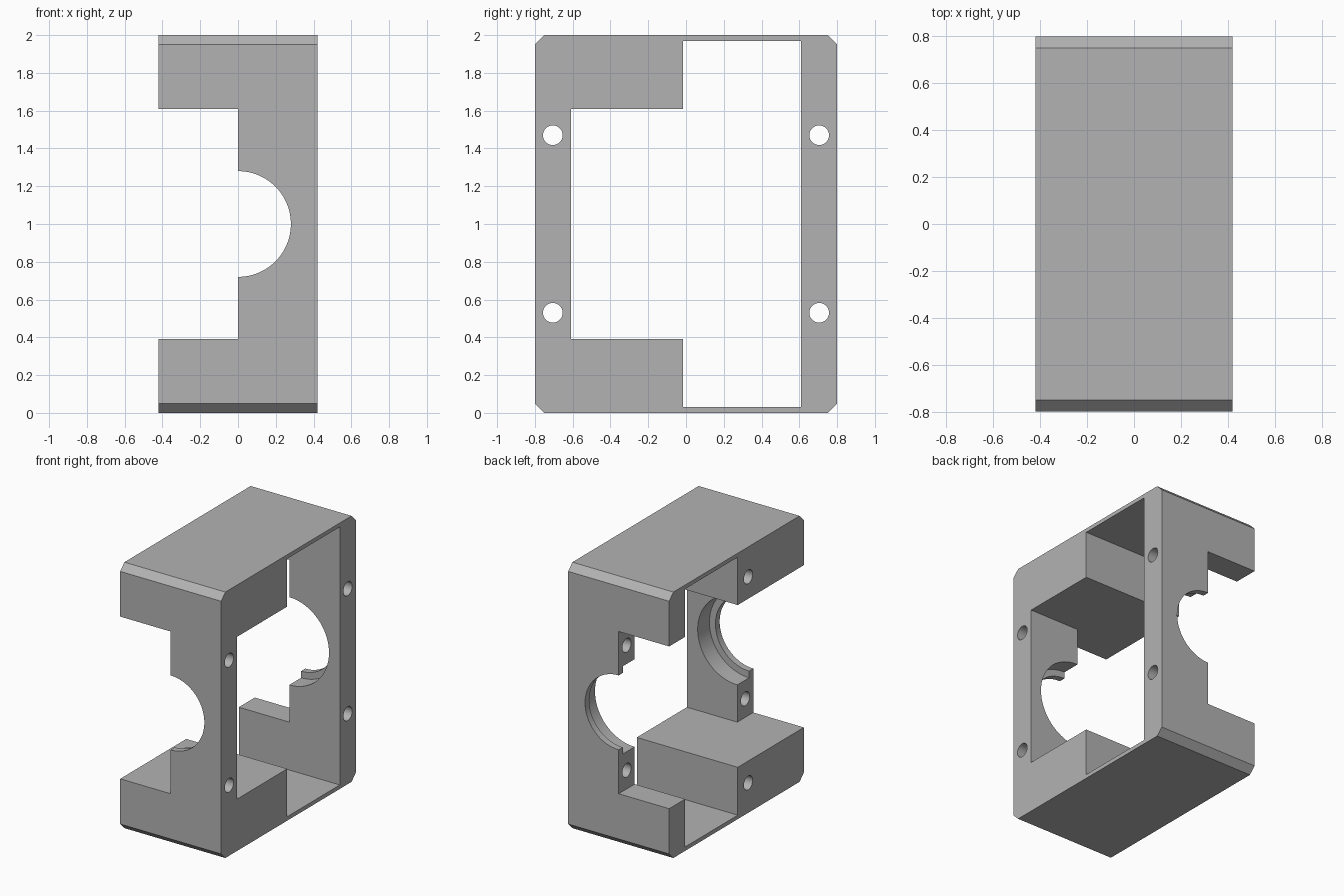
import bpy
import bmesh
from math import radians
from mathutils import Matrix, Vector

cube = bpy.data.objects.get("Cube")
if cube:
    bpy.data.objects.remove(cube, do_unlink=True)

HX, HY, TOP = 0.42, 0.80, 2.0      # half width, half depth, height
INNER = 0.61                       # inner face of the front and back walls
CHAMFER = 0.05
OVER = 0.1                         # how far cutters run past a surface

grey = bpy.data.materials.new("plain grey")
grey.use_nodes = True
colour = (0.45, 0.45, 0.45, 1)
grey.diffuse_color = colour
grey.node_tree.nodes["Principled BSDF"].inputs["Base Color"].default_value = colour


def make_object(name, bm):
    mesh = bpy.data.meshes.new(name)
    bmesh.ops.recalc_face_normals(bm, faces=bm.faces)
    bm.to_mesh(mesh)
    bm.free()
    mesh.materials.append(grey)
    obj = bpy.data.objects.new(name, mesh)
    bpy.context.collection.objects.link(obj)
    return obj


def prism(name, outline, x0, x1):
    """Extrude a (y, z) outline along x."""
    bm = bmesh.new()
    face = bm.faces.new([bm.verts.new((x0, y, z)) for y, z in outline])
    ext = bmesh.ops.extrude_face_region(bm, geom=[face])["geom"]
    bmesh.ops.translate(bm, vec=(x1 - x0, 0, 0),
                        verts=[v for v in ext if isinstance(v, bmesh.types.BMVert)])
    return make_object(name, bm)


def box(name, x0, x1, y0, y1, z0, z1):
    return prism(name, [(y0, z0), (y1, z0), (y1, z1), (y0, z1)], x0, x1)


def cylinder(name, start, end, radius, sides):
    a, b = Vector(start), Vector(end)
    turn = (b - a).to_track_quat('Z', 'Y').to_matrix().to_4x4()
    bm = bmesh.new()
    bmesh.ops.create_cone(bm, cap_ends=True, segments=sides, radius1=radius,
                          radius2=radius, depth=(b - a).length,
                          matrix=Matrix.Translation((a + b) / 2) @ turn)
    return make_object(name, bm)


# Housing block with chamfered long edges
c = CHAMFER
housing = prism("housing", [(-HY + c, 0), (HY - c, 0), (HY, c), (HY, TOP - c),
                            (HY - c, TOP), (-HY + c, TOP), (-HY, TOP - c), (-HY, c)],
                -HX, HX)

cutters = []
# Stepped opening running side to side
step = -0.015
cutters.append(prism("side_opening",
                     [(-INNER, 0.39), (step, 0.39), (step, 0.03), (INNER, 0.03),
                      (INNER, 1.97), (step, 1.97), (step, 1.61), (-INNER, 1.61)],
                     -HX - OVER, HX + OVER))

# Notch in the walls, bearing seats and wall bolt holes
for side in (-1, 1):
    y0, y1 = sorted((side * (INNER - OVER), side * (HY + OVER)))
    cutters.append(box("wall_notch", -HX - OVER, 0, y0, y1, 0.39, 1.61))
    cutters.append(cylinder("shaft_hole", (0, side * (INNER - OVER), 1),
                            (0, side * (HY + OVER), 1), 0.28, 96))
    cutters.append(cylinder("bearing_seat", (0, side * (INNER - OVER), 1),
                            (0, side * (HY - 0.05), 1), 0.33, 96))
    for z in (0.53, 1.47):
        cutters.append(cylinder("bolt_hole", (-OVER, side * 0.705, z),
                                (HX + OVER, side * 0.705, z), 0.052, 40))

# Blind holes in the two solid blocks
for z in (0.225, 1.775):
    cutters.append(cylinder("blind_hole", (-HX - OVER, -0.14, z), (0, -0.14, z), 0.052, 40))

for cutter in cutters:
    cutter.hide_render = True
    mod = housing.modifiers.new(cutter.name, 'BOOLEAN')
    mod.operation = 'DIFFERENCE'
    mod.solver = 'EXACT'
    mod.object = cutter

# Bake the cuts and remove the cutters
bpy.context.view_layer.update()
graph = bpy.context.evaluated_depsgraph_get()
mesh = bpy.data.meshes.new_from_object(housing.evaluated_get(graph))
housing.modifiers.clear()
housing.data = mesh
mesh.materials.clear()
mesh.materials.append(grey)
for poly in mesh.polygons:
    poly.material_index = 0
for cutter in cutters:
    bpy.data.objects.remove(cutter, do_unlink=True)

bpy.ops.object.select_all(action='DESELECT')
housing.select_set(True)
bpy.context.view_layer.objects.active = housing
bpy.ops.object.shade_smooth_by_angle(angle=radians(30))
